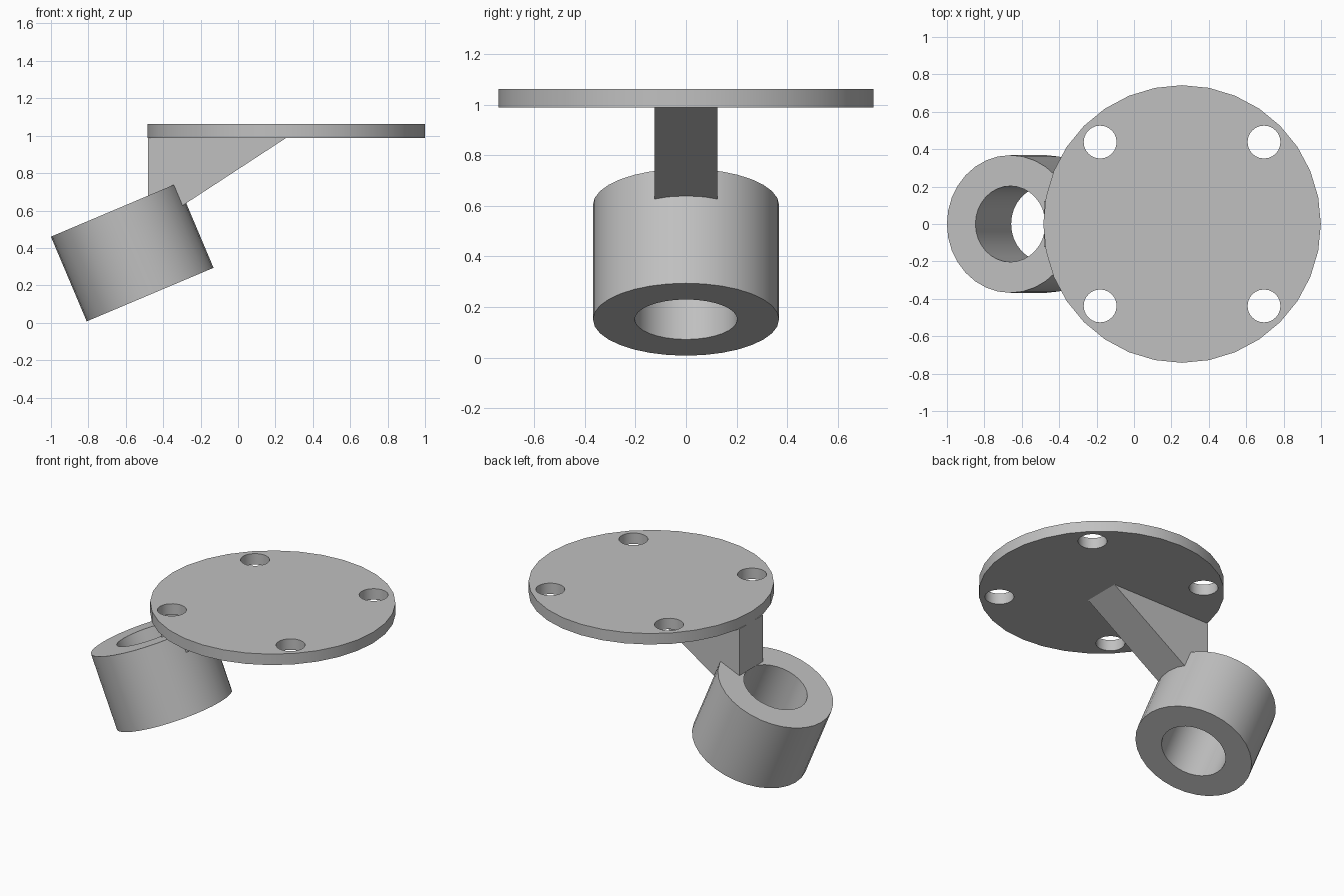
import bpy
import bmesh
from math import radians

cube = bpy.data.objects.get("Cube")
if cube:
    bpy.data.objects.remove(cube, do_unlink=True)

grey = bpy.data.materials.new("plain grey")
grey.use_nodes = True
colour = (0.53, 0.53, 0.53, 1)
grey.diffuse_color = colour
grey.node_tree.nodes["Principled BSDF"].inputs["Base Color"].default_value = colour


def cylinder(name, radius, depth, location, tilt=0.0, sides=32):
    bpy.ops.mesh.primitive_cylinder_add(vertices=sides, radius=radius, depth=depth,
                                        location=location, rotation=(0, tilt, 0))
    obj = bpy.context.object
    obj.name = name
    obj.data.materials.append(grey)
    return obj


def drill(body, cutter):
    """Subtract the cutter from the body and discard it."""
    mod = body.modifiers.new("hole", 'BOOLEAN')
    mod.operation = 'DIFFERENCE'
    mod.solver = 'EXACT'
    mod.object = cutter
    bpy.context.view_layer.objects.active = body
    bpy.ops.object.modifier_apply(modifier=mod.name)
    bpy.data.objects.remove(cutter, do_unlink=True)


def smooth(obj):
    bpy.ops.object.select_all(action='DESELECT')
    obj.select_set(True)
    bpy.context.view_layer.objects.active = obj
    bpy.ops.object.shade_smooth_by_angle(angle=radians(30))


# Round mounting plate with four screw holes
plate_x, plate_z = 0.257, 1.025
plate = cylinder("mounting_plate", 0.742, 0.073, (plate_x, 0, plate_z))
for sx in (-1, 1):
    for sy in (-1, 1):
        spot = (plate_x + sx * 0.438, sy * 0.438, plate_z)
        drill(plate, cylinder("screw_hole", 0.088, 0.3, spot, sides=24))
smooth(plate)

# Tilted socket tube
centre, tilt = (-0.5655, 0, 0.377), radians(-22.9)
socket = cylinder("socket_tube", 0.368, 0.4915, centre, tilt)
drill(socket, cylinder("bore", 0.203, 1.0, centre, tilt))
smooth(socket)

# Web joining the plate to the socket, its lower end buried in the tube wall
half_width = 0.124
outline = [(-0.481, 0.99), (0.26, 0.99), (-0.32, 0.611),
           (-0.38, 0.58), (-0.455, 0.66), (-0.481, 0.679)]
bm = bmesh.new()
side = bm.faces.new([bm.verts.new((x, -half_width, z)) for x, z in outline])
new = bmesh.ops.extrude_face_region(bm, geom=[side])["geom"]
bmesh.ops.translate(bm, vec=(0, 2 * half_width, 0),
                    verts=[v for v in new if isinstance(v, bmesh.types.BMVert)])
bmesh.ops.recalc_face_normals(bm, faces=bm.faces)
mesh = bpy.data.meshes.new("support_web")
bm.to_mesh(mesh)
bm.free()
mesh.materials.append(grey)
web = bpy.data.objects.new("support_web", mesh)
bpy.context.collection.objects.link(web)
